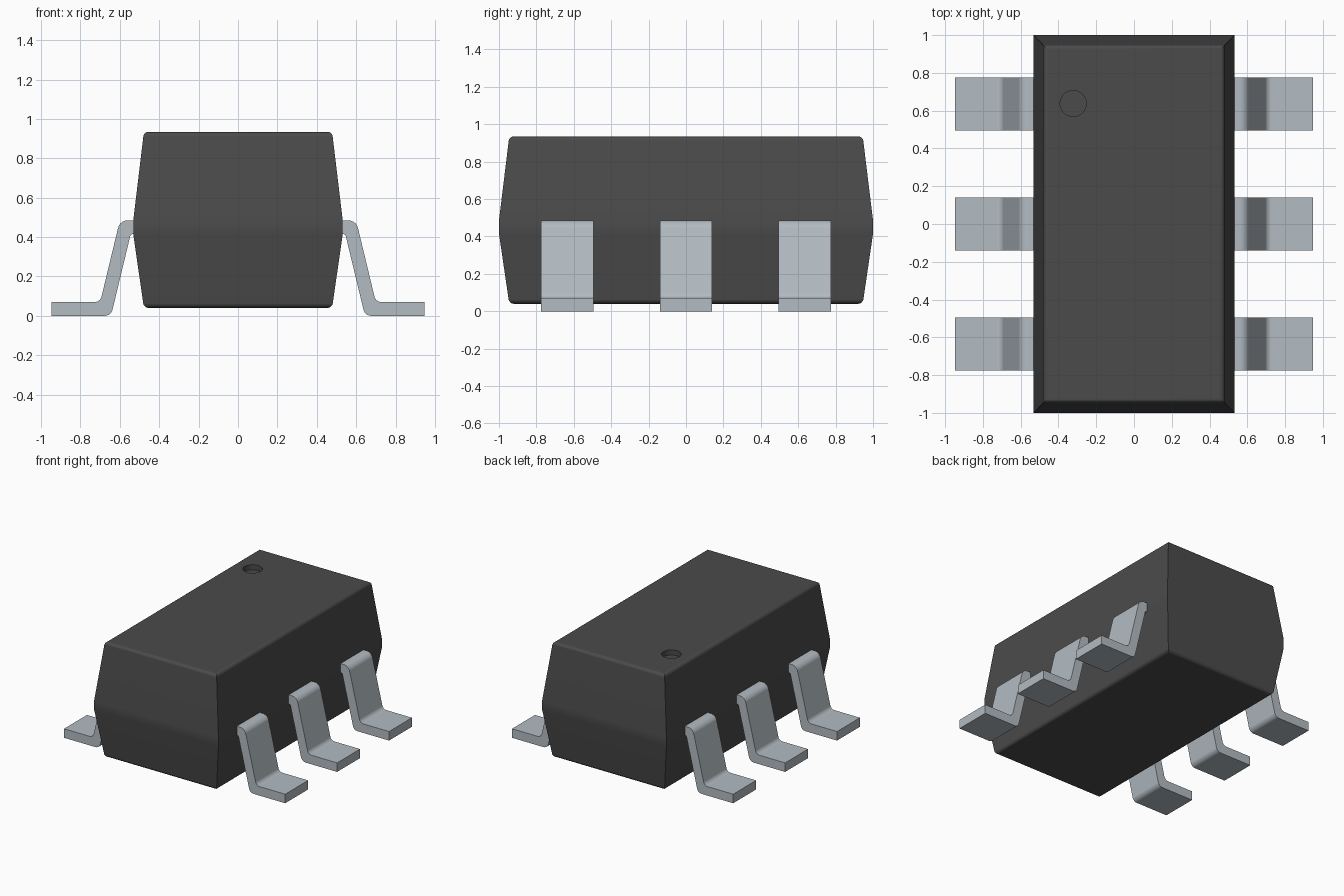
import bpy, bmesh, math
from mathutils import Vector

cube = bpy.data.objects.get("Cube")
if cube:
    bpy.data.objects.remove(cube, do_unlink=True)


def material(name, rgb):
    m = bpy.data.materials.new(name)
    m.use_nodes = True
    color = (*rgb, 1.0)
    m.diffuse_color = color
    m.node_tree.nodes["Principled BSDF"].inputs["Base Color"].default_value = color
    return m


plastic = material("dark grey plastic", (0.07, 0.07, 0.07))
metal = material("pale tinned metal", (0.45, 0.50, 0.54))


def finish(name, bm, mat):
    """Turn a bmesh into an object with one material."""
    bmesh.ops.recalc_face_normals(bm, faces=bm.faces[:])
    mesh = bpy.data.meshes.new(name)
    bm.to_mesh(mesh)
    bm.free()
    mesh.materials.append(mat)
    ob = bpy.data.objects.new(name, mesh)
    bpy.context.collection.objects.link(ob)
    return ob


def smooth(ob):
    """Smooth shading with sharp edges kept and large faces flat."""
    bpy.ops.object.select_all(action='DESELECT')
    ob.select_set(True)
    bpy.context.view_layer.objects.active = ob
    bpy.ops.object.shade_smooth_by_angle(angle=math.radians(35))
    ob.modifiers.new("flat_faces", 'WEIGHTED_NORMAL').keep_sharp = True


def rounded(corners, steps=5):
    """Profile from (x, z, radius) corners, with arcs where radius > 0."""
    pts = []
    for i, (x, z, r) in enumerate(corners):
        p = Vector((x, z))
        if r == 0:
            pts.append(p)
            continue
        a = (Vector(corners[i - 1][:2]) - p).normalized()
        b = (Vector(corners[(i + 1) % len(corners)][:2]) - p).normalized()
        half = a.angle(b) / 2
        centre = p + (a + b).normalized() * (r / math.sin(half))
        start = p + a * (r / math.tan(half)) - centre
        end = p + b * (r / math.tan(half)) - centre
        for k in range(steps + 1):
            pts.append(centre + start.lerp(end, k / steps).normalized() * r)
    return pts


# Moulded body: tapered above and below a narrow vertical band
bm = bmesh.new()
rings = []
for hx, hy, z in ((0.478, 0.945, 0.04), (0.532, 1.0, 0.415),
                  (0.532, 1.0, 0.485), (0.478, 0.945, 0.935)):
    rings.append([bm.verts.new((sx * hx, sy * hy, z))
                  for sx, sy in ((-1, -1), (1, -1), (1, 1), (-1, 1))])
for low, high in zip(rings, rings[1:]):
    for i in range(4):
        j = (i + 1) % 4
        bm.faces.new((low[i], low[j], high[j], high[i]))
caps = [bm.faces.new(rings[0][::-1]), bm.faces.new(rings[-1])]
rim = [e for f in caps for e in f.edges]
bmesh.ops.bevel(bm, geom=rim, offset=0.024, segments=4, profile=0.5,
                affect='EDGES')
body = finish("body", bm, plastic)

# Round pin-one dimple cut into the top
bm = bmesh.new()
bmesh.ops.create_cone(bm, cap_ends=True, segments=40, radius1=0.069,
                      radius2=0.069, depth=0.1)
bmesh.ops.translate(bm, verts=bm.verts[:], vec=(-0.322, 0.638, 0.945))
cutter = finish("dimple_cutter", bm, plastic)
cutter.hide_render = True
mod = body.modifiers.new("dimple", 'BOOLEAN')
mod.operation = 'DIFFERENCE'
mod.solver = 'EXACT'
mod.object = cutter
bpy.context.view_layer.objects.active = body
bpy.ops.object.modifier_apply(modifier=mod.name)
bpy.data.objects.remove(cutter, do_unlink=True)
smooth(body)

# Bent gull-wing leads, three on each side
LEAD = rounded([(0.50, 0.485, 0), (0.60, 0.485, 0.05), (0.70, 0.07, 0.035),
                (0.947, 0.07, 0), (0.947, 0, 0), (0.645, 0, 0.04),
                (0.545, 0.415, 0.012), (0.50, 0.415, 0)])
HALF_WIDTH, PITCH = 0.14, 0.635

for side, sign in (("left", 1), ("right", -1)):
    for place, row in (("front", -1), ("middle", 0), ("back", 1)):
        bm = bmesh.new()
        y = row * PITCH
        near = [bm.verts.new((sign * p.x, y - HALF_WIDTH, p.y)) for p in LEAD]
        far = [bm.verts.new((sign * p.x, y + HALF_WIDTH, p.y)) for p in LEAD]
        bm.faces.new(near)
        bm.faces.new(far[::-1])
        for i in range(len(LEAD)):
            j = (i + 1) % len(LEAD)
            bm.faces.new((near[i], near[j], far[j], far[i]))
        smooth(finish(f"{side}_{place}_lead", bm, metal))
